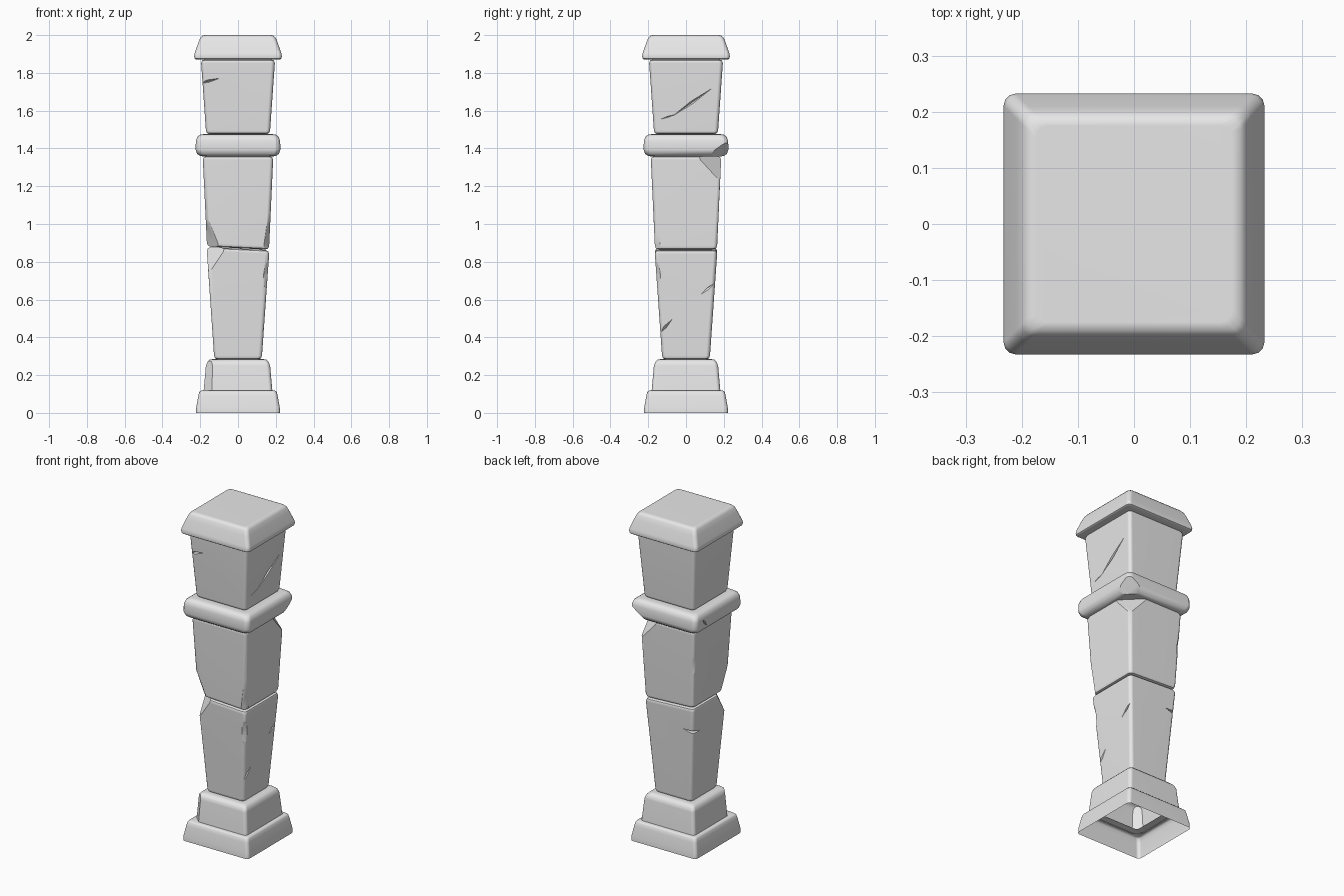
import bpy
import bmesh
import math
from mathutils import Vector, Matrix

cube = bpy.data.objects.get("Cube")
if cube:
    bpy.data.objects.remove(cube, do_unlink=True)

stone = bpy.data.materials.new("grey stone")
stone.use_nodes = True
GREY = (0.8, 0.8, 0.8, 1)
stone.diffuse_color = GREY
stone.node_tree.nodes["Principled BSDF"].inputs["Base Color"].default_value = GREY


def add_object(name, bm):
    bmesh.ops.recalc_face_normals(bm, faces=bm.faces)
    mesh = bpy.data.meshes.new(name)
    bm.to_mesh(mesh)
    bm.free()
    mesh.materials.append(stone)
    obj = bpy.data.objects.new(name, mesh)
    bpy.context.collection.objects.link(obj)
    return obj


def loft(profile, radius=0.02, caps=True, steps=3):
    """Stack rounded squares given as (height, half width)."""
    bm = bmesh.new()
    rings = []
    for z, half in profile:
        ring = []
        for corner in range(4):
            for i in range(steps + 1):
                a = math.pi / 2 * (corner + i / steps)
                mid = math.pi / 4 + math.pi / 2 * corner
                c = (half - radius) * math.sqrt(2)
                ring.append(bm.verts.new((c * math.cos(mid) + radius * math.cos(a),
                                          c * math.sin(mid) + radius * math.sin(a), z)))
        rings.append(ring)
    n = len(rings[0])
    for low, high in zip(rings, rings[1:]):
        for i in range(n):
            j = (i + 1) % n
            bm.faces.new((low[i], low[j], high[j], high[i]))
    if caps:
        bm.faces.new(rings[0][::-1])
        bm.faces.new(rings[-1])
    return bm


def block(z0, z1, h0, h1, b=0.02):
    """Tapered block with rounded top and bottom edges."""
    k = 0.3 * b
    return loft([(z0, h0 - b), (z0 + k, h0 - k), (z0 + b, h0),
                 (z1 - b, h1), (z1 - k, h1 - k), (z1, h1 - b)])


def tilt_joint(bm, height):
    for v in bm.verts:
        if abs(v.co.z - height) < 0.05:
            v.co.z -= 0.05 * v.co.x


def chip(bm, point, normal):
    """Break a corner off along a plane."""
    cut = bmesh.ops.bisect_plane(bm, geom=bm.verts[:] + bm.edges[:] + bm.faces[:],
                                 plane_co=point, plane_no=Vector(normal).normalized(),
                                 clear_outer=True)
    edges = [e for e in cut["geom_cut"] if isinstance(e, bmesh.types.BMEdge)]
    bmesh.ops.holes_fill(bm, edges=edges)


def carve(obj, bm):
    """Subtract a cutter shape from a part."""
    cutter = add_object("cutter", bm)
    cutter.hide_render = True
    mod = obj.modifiers.new("carve", "BOOLEAN")
    mod.operation = "DIFFERENCE"
    mod.solver = "EXACT"
    mod.object = cutter
    bpy.context.view_layer.update()
    graph = bpy.context.evaluated_depsgraph_get()
    obj.data = bpy.data.meshes.new_from_object(obj.evaluated_get(graph))
    obj.modifiers.clear()
    bpy.data.objects.remove(cutter, do_unlink=True)


def crack(obj, a, b, normal, width=0.008, depth=0.02, out=0.01):
    """Thin wedge running from a to b, widest in the middle."""
    a, b, n = Vector(a), Vector(b), Vector(normal).normalized()
    side = n.cross(b - a).normalized() * width
    mid = (a + b) / 2
    bm = bmesh.new()
    for p in (a, b, mid + n * out + side, mid + n * out - side, mid - n * depth):
        bm.verts.new(p)
    bmesh.ops.convex_hull(bm, input=bm.verts)
    carve(obj, bm)


def scoop(obj, centre, radius, height):
    """Hollow worn into a vertical edge."""
    bm = bmesh.new()
    shape = Matrix.Translation(centre) @ Matrix.Diagonal((radius, radius, height, 1))
    bmesh.ops.create_uvsphere(bm, u_segments=24, v_segments=14, radius=1, matrix=shape)
    carve(obj, bm)


# Hollow foot, open underneath
bm = loft([(0, 0.222), (0.03, 0.221), (0.09, 0.21), (0.11, 0.205),
           (0.118, 0.196), (0.12, 0.14)], caps=False)
foot = add_object("foot", bm)

# Hollow plinth with a broken front corner
bm = loft([(0.115, 0.182), (0.25, 0.17), (0.27, 0.162), (0.282, 0.15), (0.285, 0.13)])
chip(bm, (-0.145, -0.175, 0.12), (-1, -1, 0.12))
bm.normal_update()
bmesh.ops.delete(bm, geom=[f for f in bm.faces if f.calc_center_median().z < 0.117],
                 context="FACES")
plinth = add_object("plinth", bm)

# Lower shaft
bm = block(0.283, 0.87, 0.127, 0.165)
tilt_joint(bm, 0.87)
chip(bm, (-0.155, -0.155, 0.74), (-1, -1, 0.6))
lower_shaft = add_object("lower_shaft", bm)
scoop(lower_shaft, (0.192, -0.192, 0.7), 0.068, 0.15)
crack(lower_shaft, (0.152, 0.07, 0.62), (0.158, 0.17, 0.70), (1, 0.4, 0), 0.012, 0.02, 0.015)
crack(lower_shaft, (0.138, -0.15, 0.41), (0.143, -0.07, 0.50), (1, -0.3, 0), 0.012, 0.02)
crack(lower_shaft, (-0.16, 0.08, 0.72), (-0.09, 0.16, 0.74), (-1, 1, 0), 0.012, 0, 0.06)

# Middle shaft
bm = block(0.872, 1.36, 0.165, 0.186)
tilt_joint(bm, 0.872)
chip(bm, (-0.165, -0.165, 1.03), (-1, -1, -0.45))
chip(bm, (0.172, -0.172, 1.12), (1, -1, -0.18))
chip(bm, (0.178, 0.175, 1.235), (1, 1, 0.87))
middle_shaft = add_object("middle_shaft", bm)
scoop(middle_shaft, (-0.214, 0.214, 1.13), 0.068, 0.14)

# Rounded collar
bm = loft([(1.357, 0.18), (1.36, 0.2), (1.372, 0.217), (1.395, 0.225), (1.44, 0.223),
           (1.462, 0.215), (1.473, 0.2), (1.476, 0.18)], radius=0.03)
chip(bm, (0.215, 0.215, 1.43), (1, 1, -1.4))
collar = add_object("collar", bm)
crack(collar, (-0.226, 0.12, 1.39), (-0.226, 0.16, 1.44), (-1, 0, 0), 0.012, 0.02)

# Upper shaft
upper_shaft = add_object("upper_shaft", block(1.475, 1.872, 0.17, 0.195))
crack(upper_shaft, (0.177, -0.15, 1.55), (0.180, -0.04, 1.585), (1, 0, 0), 0.006, 0.015)
crack(upper_shaft, (0.178, -0.08, 1.565), (0.186, 0.14, 1.72), (1, 0, 0), 0.012, 0.025)
crack(upper_shaft, (-0.22, -0.185, 1.74), (-0.095, -0.19, 1.772), (-0.5, -1, 0), 0.013, 0.02, 0.02)

# Sloped cap
bm = loft([(1.87, 0.19), (1.87, 0.222), (1.876, 0.23), (1.888, 0.2325), (1.905, 0.229),
           (1.96, 0.21), (1.985, 0.2), (1.996, 0.19), (2.0, 0.175)], radius=0.022)
cap = add_object("cap", bm)

# Soft shading that keeps broken edges crisp
parts = [foot, plinth, lower_shaft, middle_shaft, collar, upper_shaft, cap]
bpy.ops.object.select_all(action="DESELECT")
for part in parts:
    part.select_set(True)
bpy.context.view_layer.objects.active = cap
bpy.ops.object.shade_smooth_by_angle(angle=math.radians(38))
for part in parts:
    weighted = part.modifiers.new("weighted normals", "WEIGHTED_NORMAL")
    weighted.keep_sharp = True
